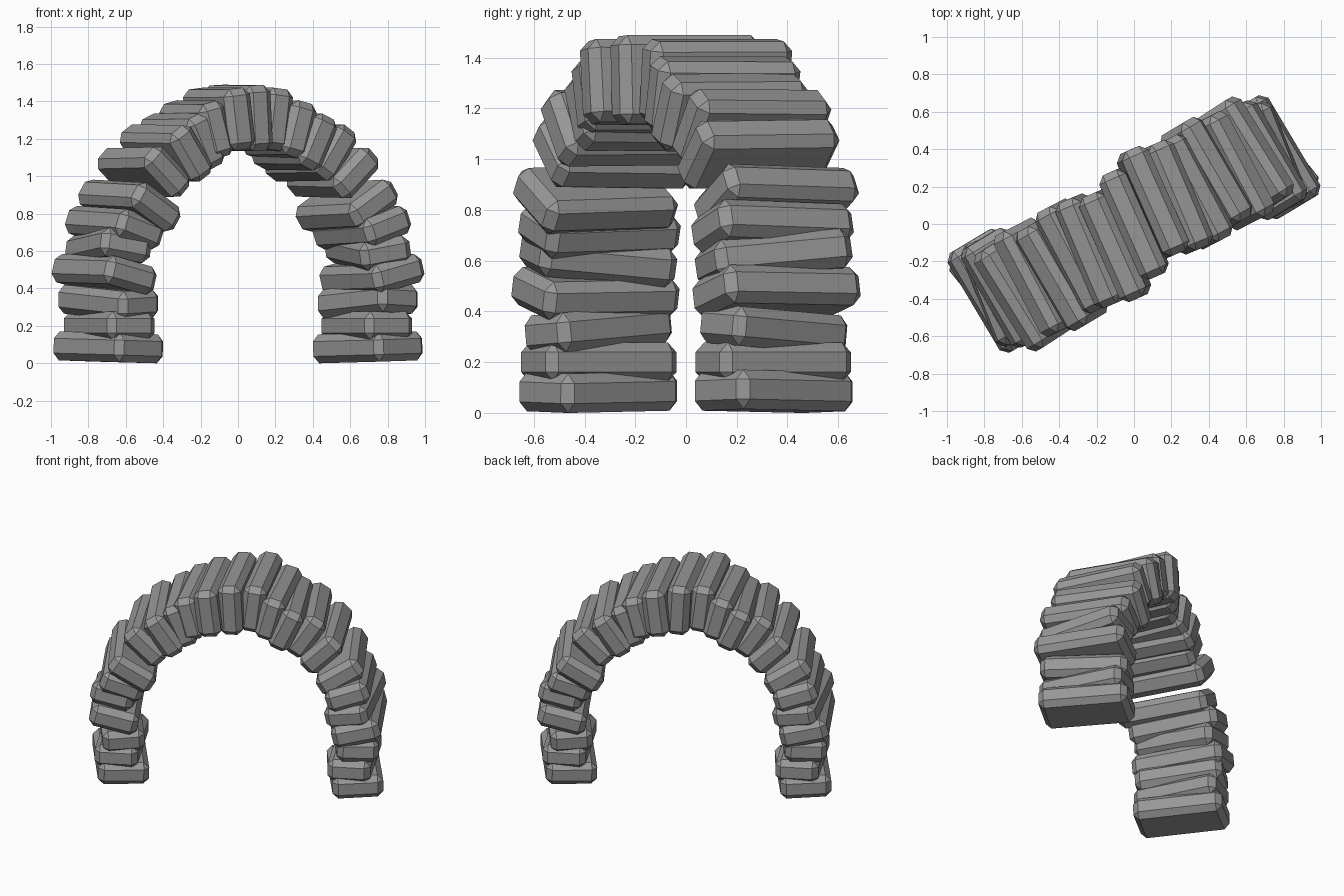
import bpy
from math import radians, sin, cos, pi
from mathutils import Matrix, Vector

cube = bpy.data.objects.get("Cube")
if cube:
    bpy.data.objects.remove(cube, do_unlink=True)

# One grey stone colour
stone = bpy.data.materials.new("grey_stone")
stone.use_nodes = True
grey = (0.31, 0.31, 0.31, 1)
stone.diffuse_color = grey
stone.node_tree.nodes["Principled BSDF"].inputs["Base Color"].default_value = grey

PLANE = radians(26.5)


def add_stone(name, matrix, width, depth):
    """A flat-faced block with chamfered edges."""
    bpy.ops.mesh.primitive_cube_add(size=1)
    ob = bpy.context.object
    ob.name = name
    ob.data.transform(Matrix.Diagonal((width, depth, 0.155, 1)))
    ob.data.materials.append(stone)
    ob.matrix_world = matrix
    mod = ob.modifiers.new("chamfer", 'BEVEL')
    mod.width = 0.038
    mod.segments = 1
    return ob


def placement(reach, z, yaw, roll, pitch, forward=0):
    """Stone on the -X side, inner end along +X, slid forward along its depth."""
    loc = Vector((-reach * cos(PLANE), -reach * sin(PLANE), z))
    return (Matrix.Translation(loc) @ Matrix.Rotation(radians(yaw), 4, 'Z')
            @ Matrix.Rotation(radians(roll), 4, 'Y')
            @ Matrix.Rotation(radians(pitch), 4, 'X')
            @ Matrix.Translation((0, -forward, 0)))


def add_pair(name, matrix, *size):
    """A stone and its half-turn copy on the other side."""
    add_stone("right_" + name, matrix, *size)
    add_stone("left_" + name, Matrix.Rotation(pi, 4, 'Z') @ matrix, *size)


# Pier stones: reach, height, yaw, roll, pitch, width, depth
piers = [
    (0.775, 0.085, 39, 1.5, 1, 0.335, 0.59),
    (0.77, 0.20, 27, 0, 0, 0.285, 0.58),
    (0.775, 0.33, 39, -3, 4, 0.275, 0.58),
    (0.80, 0.475, 31, 14, 1, 0.32, 0.62),
    (0.775, 0.61, 21, 10, -5, 0.29, 0.58),
]
for i, (*place, width, depth) in enumerate(piers, 1):
    add_pair(f"pier_stone_{i}", placement(*place), width, depth)

# Arch stones: reach, height, yaw, roll, pitch, forward slide, width
arch = [
    (0.745, 0.725, 31, 19, 2, 0.01, 0.29),
    (0.685, 0.845, 33, 32, 2, 0.06, 0.32),
    (0.58, 1.02, 27, 44, -1, 0.03, 0.30),
    (0.465, 1.125, 31, 56, 1, 0.06, 0.31),
    (0.345, 1.185, 27, 65, -1, 0.02, 0.30),
    (0.26, 1.25, 24, 75, 1, 0.03, 0.30),
    (0.14, 1.305, 23, 83, -1, 0.06, 0.33),
]
for i, (*place, width) in enumerate(arch, 1):
    add_pair(f"arch_stone_{i}", placement(*place), width, 0.61)

# Keystone
add_stone("keystone", placement(0, 1.312, 25, 87, 1), 0.35, 0.61)
